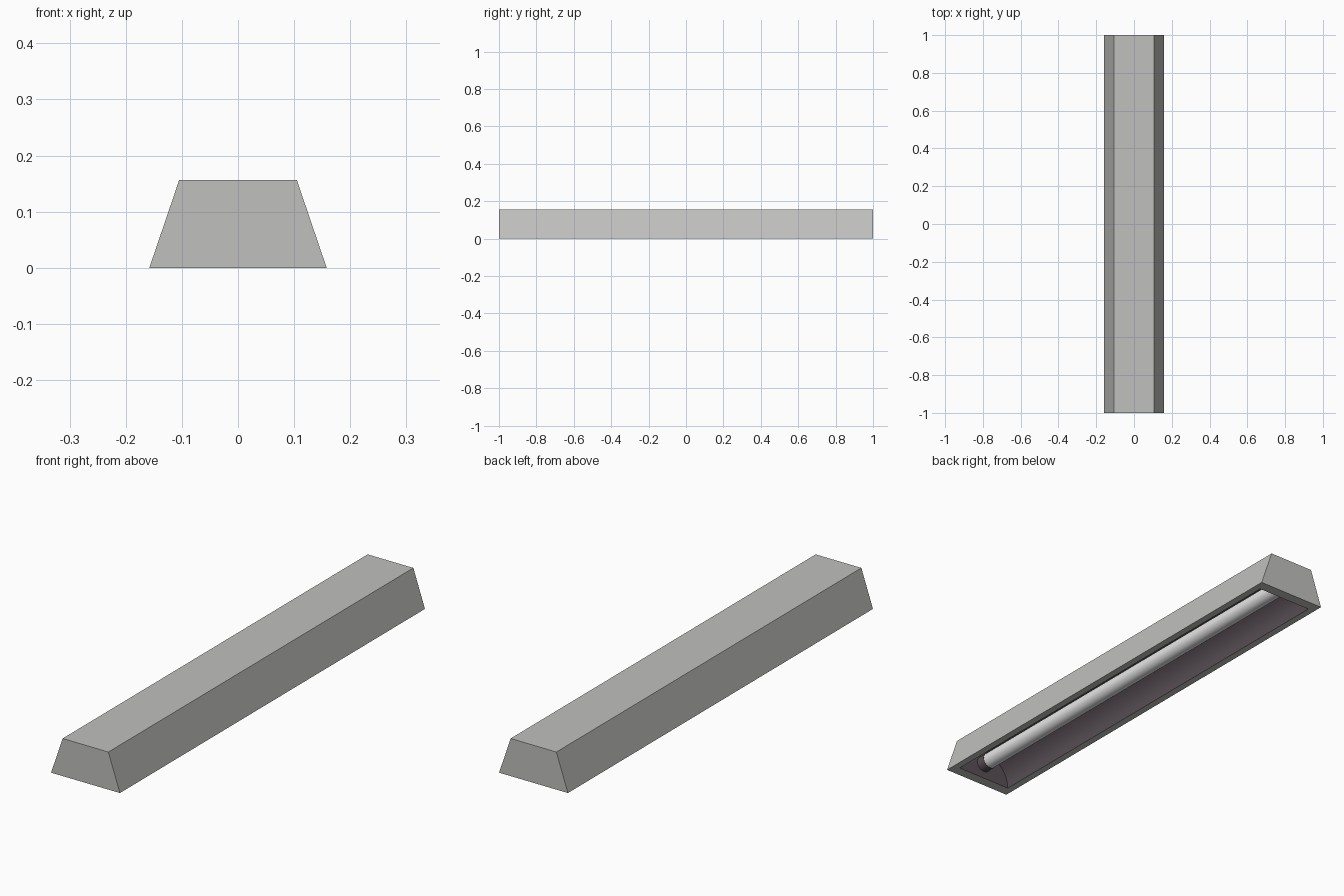
import bpy, bmesh, math

if "Cube" in bpy.data.objects:
    bpy.data.objects.remove(bpy.data.objects["Cube"])


def material(name, color):
    m = bpy.data.materials.new(name)
    m.diffuse_color = (*color, 1)
    m.use_nodes = True
    m.node_tree.nodes["Principled BSDF"].inputs["Base Color"].default_value = m.diffuse_color
    return m


def finish(bm, name, mat, smooth=False):
    me = bpy.data.meshes.new(name)
    bm.to_mesh(me)
    bm.free()
    ob = bpy.data.objects.new(name, me)
    bpy.context.collection.objects.link(ob)
    me.materials.append(mat)
    if smooth:
        bpy.ops.object.select_all(action='DESELECT')
        ob.select_set(True)
        bpy.context.view_layer.objects.active = ob
        bpy.ops.object.shade_smooth_by_angle(angle=math.radians(35))
    return ob


def rod(name, radius, depth, y, mat):
    bpy.ops.mesh.primitive_cylinder_add(vertices=32, radius=radius, depth=depth,
                                        location=(0, y, 0.065), rotation=(math.pi / 2, 0, 0))
    ob = bpy.context.object
    ob.name = name
    ob.data.materials.append(mat)
    bpy.ops.object.shade_smooth_by_angle(angle=math.radians(35))


GREY = material("housing grey", (0.53, 0.53, 0.52))
MAUVE = material("reflector dark mauve", (0.098, 0.078, 0.09))
WHITE = material("tube white", (0.80, 0.80, 0.80))

HALF_OPEN, OPEN_Y, ARCH, CAP = 0.128, 0.955, 0.125, 0.04

# Housing: trapezoid bar with an open rim underneath
bm = bmesh.new()
ends = []
for y in (-1, 1):
    ends.append([bm.verts.new((x, y, z)) for x, z in
                 ((-0.158, 0), (-0.105, 0.156), (0.105, 0.156), (0.158, 0))])
a, b = ends
bm.faces.new(a)
bm.faces.new(b[::-1])
for i in range(3):
    bm.faces.new((a[i], b[i], b[i + 1], a[i + 1]))
outer = [a[0], a[3], b[3], b[0]]
inner = [bm.verts.new((sx * HALF_OPEN, sy * OPEN_Y, 0))
         for sx, sy in ((-1, -1), (1, -1), (1, 1), (-1, 1))]
for i in range(4):
    j = (i + 1) % 4
    bm.faces.new((outer[i], outer[j], inner[j], inner[i]))
bmesh.ops.recalc_face_normals(bm, faces=bm.faces)
housing = finish(bm, "housing", GREY)
# make sure the normals of the open shell point outward
if max(housing.data.polygons, key=lambda p: p.center.z).normal.z < 0:
    housing.data.flip_normals()

# Reflector: arched trough with closed ends, facing down
bm = bmesh.new()
N = 24
rows = []
for y in (-OPEN_Y, OPEN_Y):
    rows.append([bm.verts.new((HALF_OPEN * math.cos(math.pi * i / N), y,
                               ARCH * math.sin(math.pi * i / N))) for i in range(N + 1)])
p, q = rows
for i in range(N):
    bm.faces.new((p[i], p[i + 1], q[i + 1], q[i]))
bm.faces.new(p[::-1])
bm.faces.new(q)
bmesh.ops.recalc_face_normals(bm, faces=bm.faces)
reflector = finish(bm, "reflector", MAUVE, True)
if max(reflector.data.polygons, key=lambda f: f.center.z).normal.z > 0:
    reflector.data.flip_normals()

# Fluorescent tube with dark sockets at both ends
rod("tube", 0.033, 2 * (OPEN_Y - CAP), 0, WHITE)
for side, y in (("front", -1), ("back", 1)):
    rod(side + "_socket", 0.034, CAP, y * (OPEN_Y - CAP / 2), MAUVE)
